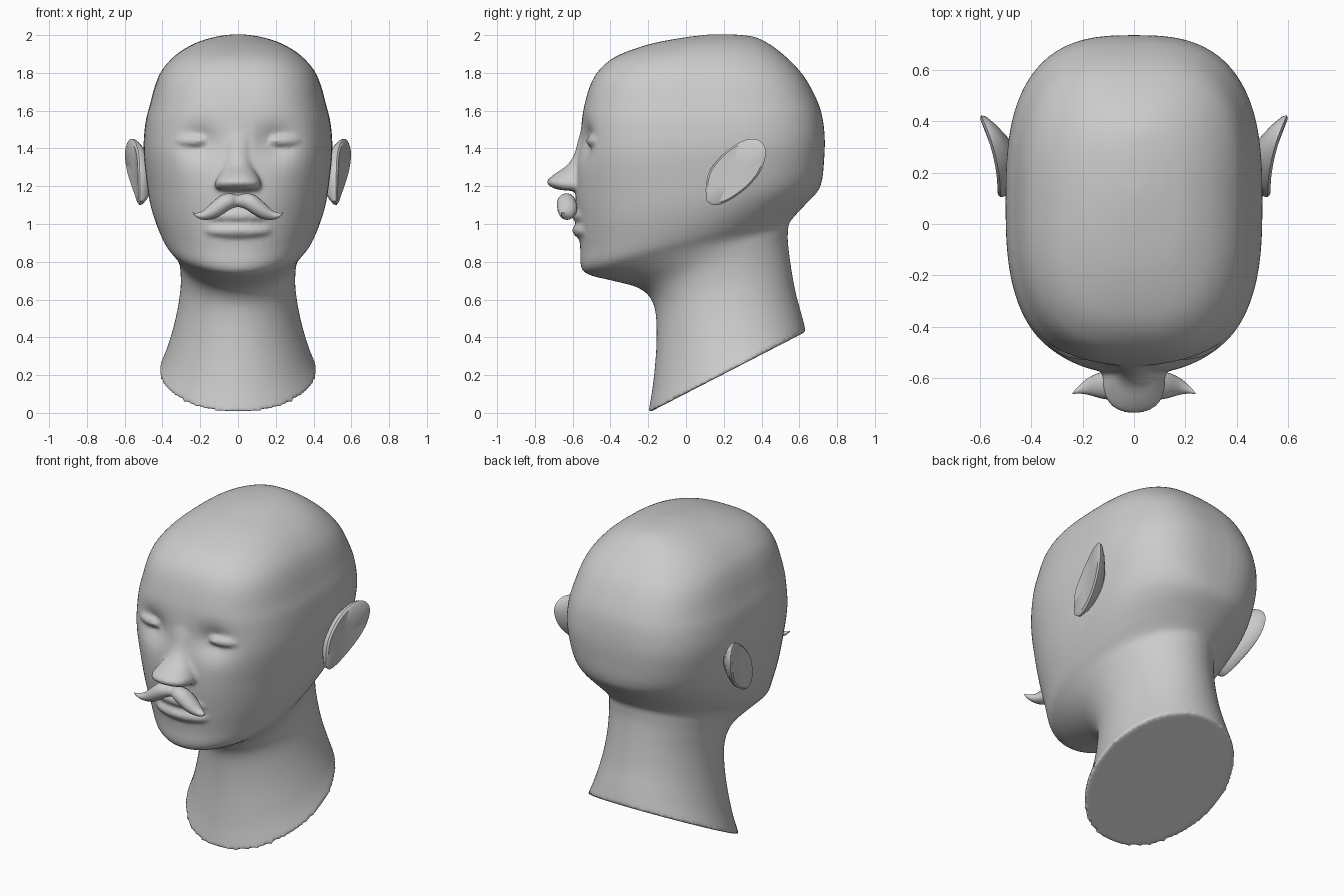
import bpy, bmesh, math
from mathutils import Vector, Matrix

if "Cube" in bpy.data.objects:
    bpy.data.objects.remove(bpy.data.objects["Cube"])


def finish(name, bm, angle=50):
    bmesh.ops.recalc_face_normals(bm, faces=bm.faces[:])
    me = bpy.data.meshes.new(name)
    bm.to_mesh(me)
    bm.free()
    ob = bpy.data.objects.new(name, me)
    bpy.context.collection.objects.link(ob)
    bpy.ops.object.select_all(action='DESELECT')
    ob.select_set(True)
    bpy.context.view_layer.objects.active = ob
    bpy.ops.object.shade_smooth_by_angle(angle=math.radians(angle))
    return ob


def spline(rows, steps):
    # Catmull-Rom interpolation through rows of numbers
    out = []
    for i in range(len(rows) - 1):
        a, b, c, d = (rows[min(max(i + k, 0), len(rows) - 1)] for k in (-1, 0, 1, 2))
        for s in range(steps):
            t = s / steps
            out.append([0.5 * (2 * q + (r - p) * t + (2 * p - 5 * q + 4 * r - u) * t * t
                               + (3 * q - p - 3 * r + u) * t ** 3)
                        for p, q, r, u in zip(a, b, c, d)])
    return out + [list(rows[-1])]


def skin(bm, rings):
    loops = [[bm.verts.new(p) for p in ring] for ring in rings]
    for a, b in zip(loops, loops[1:]):
        for i in range(len(a)):
            j = (i + 1) % len(a)
            bm.faces.new((a[i], a[j], b[j], b[i]))
    bm.faces.new(loops[0][::-1])
    bm.faces.new(loops[-1])


def section(fy, fz, by, bz, hw, nf, nb, n):
    # rounded, tilted cross-section from a front point to a back point
    ring = []
    for k in range(n):
        a = 2 * math.pi * k / n
        c, s = math.cos(a), math.sin(a)
        e = 2 / (nf if c < 0 else nb)
        t = math.copysign(abs(c) ** e, c) / 2 + 0.5
        ring.append(Vector((hw * math.copysign(abs(s) ** e, s),
                            fy + (by - fy) * t, fz + (bz - fz) * t)))
    return ring


def ellipsoid(bm, loc, size, turn=0):
    m = Matrix.Translation(loc) @ Matrix.Rotation(turn, 4, 'Z') @ Matrix.Diagonal((*size, 1))
    bmesh.ops.create_uvsphere(bm, u_segments=28, v_segments=16, radius=1, matrix=m)


# Head and neck: front y, front z, back y, back z, half width, squareness front/back
rows = [
    (-.20, .0, .635, .43, .42, 2, 2), (-.175, .15, .615, .51, .375, 2, 2),
    (-.157, .35, .58, .64, .33, 2, 2), (-.16, .52, .555, .78, .305, 2, 2),
    (-.19, .61, .54, .90, .305, 2, 2), (-.26, .665, .54, .96, .315, 2, 2),
    (-.39, .70, .545, 1.0, .335, 2, 2), (-.51, .73, .565, 1.03, .36, 2, 2.1),
    (-.555, .77, .62, 1.09, .395, 2.1, 2.2), (-.56, .87, .695, 1.17, .435, 2.2, 2.3),
    (-.573, 1.0, .72, 1.23, .465, 2.3, 2.5), (-.585, 1.15, .73, 1.32, .485, 2.4, 2.7),
    (-.575, 1.35, .735, 1.44, .50, 2.7, 2.8), (-.555, 1.52, .725, 1.55, .49, 2.8, 2.8),
    (-.54, 1.62, .70, 1.64, .467, 2.8, 2.8), (-.505, 1.74, .645, 1.75, .435, 2.8, 2.8),
    (-.455, 1.82, .585, 1.83, .395, 2.7, 2.7), (-.365, 1.89, .50, 1.91, .322, 2.6, 2.6),
    (-.20, 1.95, .42, 1.965, .225, 2.4, 2.4), (-.02, 1.986, .35, 1.993, .125, 2, 2),
    (.12, 2.003, .26, 2.003, .04, 2, 2)]
rings = [section(*r, 72) for r in spline(rows, 5)]
for ring in rings:
    for p in ring:
        if p.y < -.2:  # eye sockets
            p.y += .055 * math.exp(-((abs(p.x) - .2) / .1) ** 2 - ((p.z - 1.43) / .085) ** 2)
bm = bmesh.new()
skin(bm, rings)

# Nose
rows = [(-.60, 1.175, -.48, 1.175, .065, 2, 2), (-.69, 1.185, -.47, 1.185, .112, 2.5, 2),
        (-.738, 1.22, -.47, 1.22, .122, 2.5, 2), (-.70, 1.262, -.47, 1.265, .1, 2.2, 2),
        (-.632, 1.31, -.47, 1.31, .077, 2, 2), (-.592, 1.37, -.47, 1.37, .07, 2, 2),
        (-.57, 1.45, -.47, 1.45, .075, 2, 2), (-.54, 1.55, -.45, 1.55, .07, 2, 2)]
skin(bm, [section(*r, 28) for r in spline(rows, 4)])

# Lips and closed eyelids
ellipsoid(bm, (0, -.505, .965), (.19, .098, .052))
ellipsoid(bm, (0, -.51, 1.045), (.19, .095, .055))
for side in (1, -1):
    ellipsoid(bm, (side * .245, -.478, 1.44), (.095, .045, .034), side * .3)

# Fuse the face parts into one soft skin
head = finish("head_and_neck", bm)
rm = head.modifiers.new("fuse", 'REMESH')
rm.mode, rm.voxel_size, rm.use_smooth_shade = 'VOXEL', .012, True
sm = head.modifiers.new("soften", 'SMOOTH')
sm.factor, sm.iterations = .5, 6

# Ears: flaring outer face with a rounded back, outline in (y, z)
outline = [(.11, 1.12), (.105, 1.2), (.13, 1.29), (.22, 1.39), (.32, 1.447), (.39, 1.44),
           (.423, 1.38), (.395, 1.28), (.32, 1.19), (.22, 1.12), (.15, 1.10)]
outline = spline(outline + outline[:1], 4)[:-1]
cy, cz = .24, 1.27
for side, label in ((1, "right"), (-1, "left")):
    ear = []
    for scale, dx in ((.3, 0), (.92, .002), (1, -.008), (.98, -.024), (.8, -.05), (.5, -.08)):
        ring = []
        for y, z in outline:
            y, z = cy + (y - cy) * scale, cz + (z - cz) * scale
            ring.append((side * (.528 + .77 * max(0, y - .11) ** 2 + dx), y, z))
        ear.append(ring)
    bm = bmesh.new()
    skin(bm, ear)
    finish(label + "_ear", bm, 40)

# Moustache: x, y, z, height radius, depth radius, mirrored about the middle
path = [(0, -.622, 1.122, .032, .036), (.04, -.632, 1.12, .042, .046),
        (.085, -.632, 1.102, .053, .052), (.13, -.628, 1.074, .047, .05),
        (.18, -.632, 1.048, .026, .032), (.215, -.645, 1.046, .013, .015),
        (.24, -.66, 1.06, .002, .002)]
path = [(-p[0], *p[1:]) for p in path[:0:-1]] + path
hair = [[(x, y + d * math.cos(k * math.pi / 10), z + h * math.sin(k * math.pi / 10))
         for k in range(20)] for x, y, z, h, d in spline(path, 4)]
bm = bmesh.new()
skin(bm, hair)
finish("moustache", bm)
